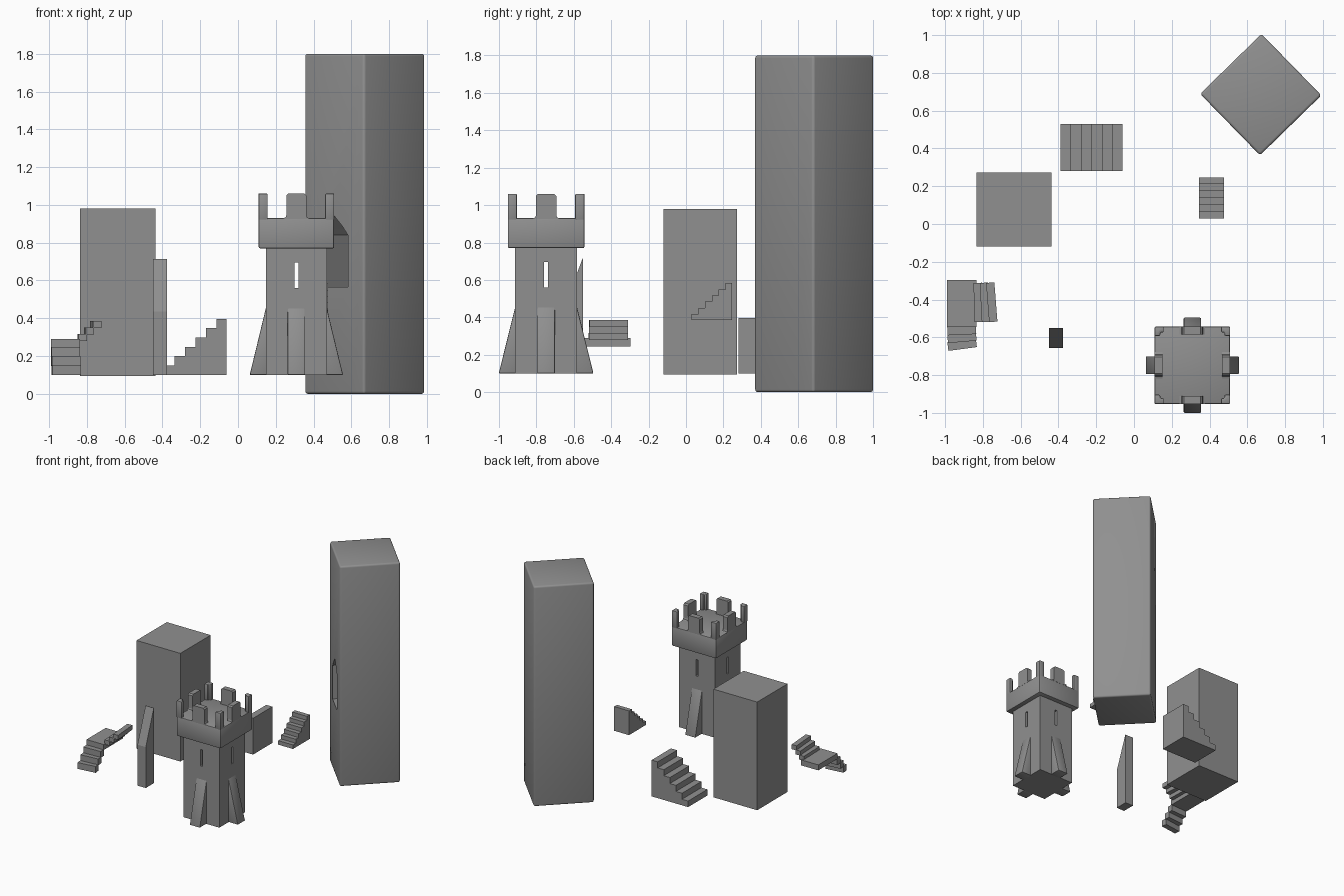
import bpy, bmesh, math
from mathutils import Matrix, Vector

if "Cube" in bpy.data.objects:
    bpy.data.objects.remove(bpy.data.objects["Cube"])

stone = bpy.data.materials.new("dark_stone")
stone.diffuse_color = (0.28, 0.28, 0.28, 1)
stone.use_nodes = True
stone.node_tree.nodes["Principled BSDF"].inputs["Base Color"].default_value = stone.diffuse_color


def prism(name, pts, lo, hi, axis, matrix=Matrix()):
    """Extrude a 2D profile along an axis: X takes (y,z), Y takes (x,z), Z takes (x,y)."""
    put = {'X': lambda p, d: (d, p[0], p[1]),
           'Y': lambda p, d: (p[0], d, p[1]),
           'Z': lambda p, d: (p[0], p[1], d)}[axis]
    bm = bmesh.new()
    face = bm.faces.new([bm.verts.new(put(p, lo)) for p in pts])
    new = bmesh.ops.extrude_face_region(bm, geom=[face])['geom']
    bmesh.ops.translate(bm, verts=[v for v in new if isinstance(v, bmesh.types.BMVert)],
                        vec=Vector(put((0, 0), hi - lo)))
    bmesh.ops.recalc_face_normals(bm, faces=bm.faces)
    bm.transform(matrix)
    mesh = bpy.data.meshes.new(name)
    bm.to_mesh(mesh)
    bm.free()
    mesh.materials.append(stone)
    ob = bpy.data.objects.new(name, mesh)
    bpy.context.collection.objects.link(ob)
    return ob


def box(name, x0, x1, y0, y1, z0, z1, matrix=Matrix()):
    return prism(name, [(x0, y0), (x1, y0), (x1, y1), (x0, y1)], z0, z1, 'Z', matrix)


def apply_mod(ob, kind, **props):
    mod = ob.modifiers.new(kind.title(), kind)
    for key, value in props.items():
        setattr(mod, key, value)
    bpy.ops.object.select_all(action='DESELECT')
    bpy.context.view_layer.objects.active = ob
    ob.select_set(True)
    bpy.ops.object.modifier_apply(modifier=mod.name)


def cut(ob, cutter):
    cutter.hide_render = True
    apply_mod(ob, 'BOOLEAN', operation='DIFFERENCE', solver='EXACT', object=cutter)
    bpy.data.objects.remove(cutter)


def bevel(ob, width, segments=2):
    apply_mod(ob, 'BEVEL', width=width, segments=segments, limit_method='ANGLE')


def smooth(ob):
    bpy.ops.object.select_all(action='DESELECT')
    bpy.context.view_layer.objects.active = ob
    ob.select_set(True)
    bpy.ops.object.shade_smooth_by_angle(angle=math.radians(35))


def stair_profile(start, end, z0, z1, n):
    """Solid stair outline rising from start to end."""
    pts = [(end, z0), (start, z0)]
    for i in range(n):
        z = z0 + (z1 - z0) * (i + 1) / n
        pts += [(start + (end - start) * i / n, z), (start + (end - start) * (i + 1) / n, z)]
    return pts


# Tall turned pillar with a deep pointed niche
turn = Matrix.Translation((0.671, 0.685, 0)) @ Matrix.Rotation(math.radians(44.3), 4, 'Z')
S = 0.227
pillar = box("tall_pillar", -S, S, -S, S, 0, 1.8, turn)
bevel(pillar, 0.014, 3)
right = [(0.105, 0.565), (0.105, 0.84), (0.06, 0.89), (0, 0.942)]
arch = right + [(-y, z) for y, z in reversed(right[:-1])]
cut(pillar, prism("niche_cutter", arch, -S - 0.05, -S + 0.25, 'X', turn))
smooth(pillar)

# Plain block
box("plain_block", -0.835, -0.438, -0.12, 0.272, 0.095, 0.98)

# Tower shaft with see-through arrow slits
T = Matrix.Translation((0.309, -0.748, 0)) @ Matrix.Diagonal((1, 1.025, 1, 1))
shaft = box("tower_shaft", -0.162, 0.162, -0.162, 0.162, 0.1, 0.78, T)
for k in range(2):
    R = T @ Matrix.Rotation(k * math.pi / 2, 4, 'Z')
    cut(shaft, box("slit_cutter", -0.01, 0.01, -0.3, 0.3, 0.56, 0.695, R))

# Tower crown
C, W = 0.2, 0.048
crown = box("tower_crown", -C, C, -C, C, 0.77, 0.93, T)
bevel(crown, 0.008)
smooth(crown)

# Merlons, corner posts and buttresses on the four sides
for k in range(4):
    R = T @ Matrix.Rotation(k * math.pi / 2, 4, 'Z')
    r = 0.015
    merlon = prism("merlon", [(-0.053 - r, 0.925), (-0.053 - r, 0.93), (-0.057, 0.934),
                              (-0.053, 0.945), (-0.053, 1.05), (-0.043, 1.06),
                              (0.043, 1.06), (0.053, 1.05), (0.053, 0.945),
                              (0.057, 0.934), (0.053 + r, 0.93), (0.053 + r, 0.925)],
                   -C, -C + 0.042, 'Y', R)
    L = W - 0.018
    corner = prism("corner_merlon", [(-C, -C), (-C + W, -C), (-C + W, -C + L),
                                     (-C + L, -C + L), (-C + L, -C + W), (-C, -C + W)],
                   0.92, 1.06, 'Z', R)
    bevel(corner, 0.006)
    smooth(corner)
    buttress = prism("tower_buttress", [(-0.15, 0.1), (-0.247, 0.1), (-0.16, 0.46), (-0.15, 0.46)],
                     -0.046, 0.046, 'X', R)
    bevel(buttress, 0.009, 2)
    smooth(buttress)

# Loose buttress with a sloped top
prism("loose_buttress", [(-0.657, 0.1), (-0.657, 0.435), (-0.553, 0.715), (-0.55, 0.715), (-0.55, 0.1)],
      -0.45, -0.375, 'X')

# Two solid staircases
prism("large_stairs", stair_profile(-0.39, -0.06, 0.1, 0.397, 6), 0.28, 0.53, 'Y')
prism("small_stairs", stair_profile(0.03, 0.247, 0.385, 0.583, 6), 0.343, 0.477, 'X')

# Landing with two short, slightly turning flights
box("stair_landing", -0.99, -0.835, -0.545, -0.297, 0.245, 0.29)
for i in range(3):
    y = -0.54 - 0.038 * i
    M = Matrix.Translation((-0.913, y, 0)) @ Matrix.Rotation(math.radians(2.5 * (i + 1)), 4, 'Z')
    box("lower_step", -0.076, 0.076, -0.046, 0, 0.195 - 0.0475 * i, 0.247 - 0.0475 * i, M)
    x = -0.847 + 0.036 * i
    M = Matrix.Translation((x, -0.416, 0)) @ Matrix.Rotation(math.radians(1.5 * (i + 1)), 4, 'Z')
    box("upper_step", 0, 0.044, -0.104, 0.104, 0.28 + 0.034 * i, 0.317 + 0.034 * i, M)
